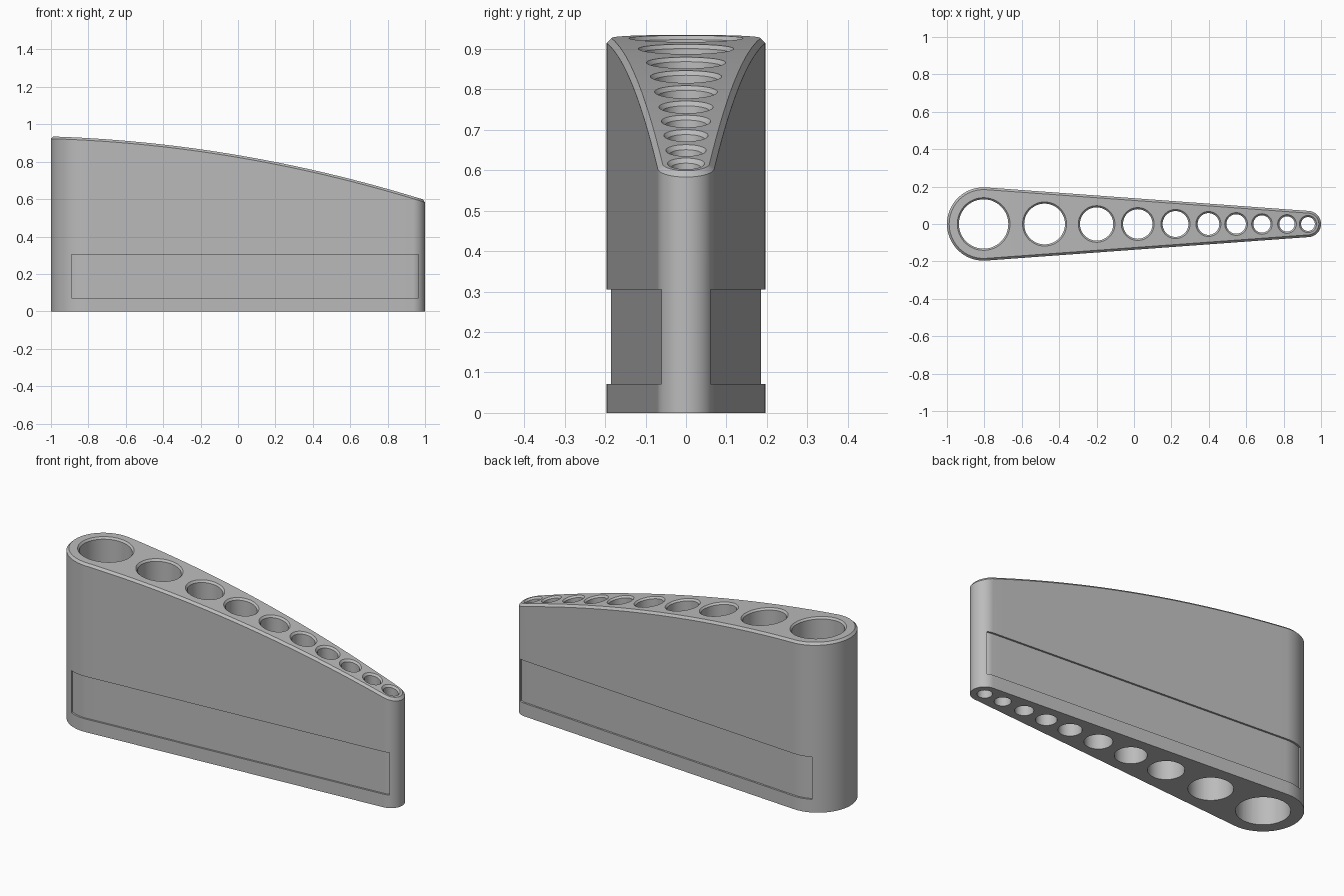
import bpy, bmesh
from math import acos, cos, sin, pi, radians

cube = bpy.data.objects.get("Cube")
if cube:
    bpy.data.objects.remove(cube)

# Plan shape: a large and a small circle joined by tangents
BIG_X, BIG_R = -0.804, 0.196
SMALL_X, SMALL_R = 0.93, 0.07
TANGENT = acos((BIG_R - SMALL_R) / (SMALL_X - BIG_X))
CHAMFER = 0.012


def top(x):
    """Height of the bowed top surface."""
    return 0.935 - 0.03 * (x + 1) - 0.07 * (x + 1) ** 2


def half_outline(inset):
    """Points along the +y half of the plan, from the big end to the small."""
    def arc(cx, r, a, b, n):
        return [(cx + r * cos(a + (b - a) * i / n), r * sin(a + (b - a) * i / n))
                for i in range(n + 1)]
    big = arc(BIG_X, BIG_R - inset, pi, TANGENT, 24)
    small = arc(SMALL_X, SMALL_R - inset, TANGENT, 0, 16)
    (x0, y0), (x1, y1) = big[-1], small[0]
    steps = 32
    side = [(x0 + (x1 - x0) * i / steps, y0 + (y1 - y0) * i / steps)
            for i in range(1, steps)]
    return big + side + small


def finish(name, bm):
    bmesh.ops.recalc_face_normals(bm, faces=bm.faces)
    mesh = bpy.data.meshes.new(name)
    bm.to_mesh(mesh)
    bm.free()
    obj = bpy.data.objects.new(name, mesh)
    bpy.context.collection.objects.link(obj)
    return obj


def bridge(bm, a, b):
    for i in range(len(a)):
        j = (i + 1) % len(a)
        bm.faces.new((a[i], a[j], b[j], b[i]))


def make_body():
    bm = bmesh.new()

    def ring(inset, height):
        half = half_outline(inset)
        loop = half + [(x, -y) for x, y in half[-2:0:-1]]
        return [bm.verts.new((x, y, height(x))) for x, y in loop]

    def cap(loop):
        # Cross strips join matching points on the two sides
        n = len(loop)
        for i in range(n // 2):
            quad = [loop[i], loop[i + 1], loop[-i - 1], loop[-i % n]]
            bm.faces.new(list(dict.fromkeys(quad)))

    base = ring(0, lambda x: 0)
    shoulder = ring(0, lambda x: top(x) - CHAMFER)
    crown = ring(CHAMFER, top)
    bridge(bm, base, shoulder)
    bridge(bm, shoulder, crown)
    cap(base)
    cap(crown)
    return finish("tapered_body", bm)


def make_hole(cx, lip):
    """Vertical bore with a chamfered lip that follows the top surface."""
    bm = bmesh.new()
    bore = lip - 0.009
    n = 48

    def ring(r, height):
        pts = [(cx + r * cos(2 * pi * i / n), r * sin(2 * pi * i / n)) for i in range(n)]
        return [bm.verts.new((x, y, height(x))) for x, y in pts]

    rings = [ring(bore, lambda x: -0.1),
             ring(bore, lambda x: top(x) - 0.01),
             ring(lip, top),
             ring(lip + 0.002, lambda x: 1.1)]
    for a, b in zip(rings, rings[1:]):
        bridge(bm, a, b)
    bm.faces.new(rings[0])
    bm.faces.new(rings[-1])
    return finish("hole_cutter", bm)


def make_recess(side):
    """Shallow side panel that follows the plan shape."""
    left, right, low, high = -0.89, 0.965, 0.072, 0.305
    pts = half_outline(0.01)

    def y_at(x):
        for (xa, ya), (xb, yb) in zip(pts, pts[1:]):
            if xa <= x <= xb:
                return ya + (yb - ya) * (x - xa) / (xb - xa)

    inner = ([(left, y_at(left))] + [p for p in pts if left + 0.002 < p[0] < right - 0.002]
             + [(right, y_at(right))])
    loop = inner + [(right, 0.3), (left, 0.3)]
    bm = bmesh.new()
    a = [bm.verts.new((x, side * y, low)) for x, y in loop]
    b = [bm.verts.new((x, side * y, high)) for x, y in loop]
    bridge(bm, a, b)
    bm.faces.new(a)
    bm.faces.new(b)
    return finish("recess_cutter", bm)


body = make_body()

# Row of graduated holes: centre and lip radius
holes = [(-0.804, 0.141), (-0.478, 0.118), (-0.2, 0.098), (0.02, 0.088), (0.222, 0.078),
         (0.398, 0.067), (0.546, 0.061), (0.684, 0.055), (0.818, 0.05), (0.93, 0.046)]
cutters = [make_hole(x, r) for x, r in holes] + [make_recess(s) for s in (1, -1)]

bpy.ops.object.select_all(action="DESELECT")
body.select_set(True)
bpy.context.view_layer.objects.active = body
for cutter in cutters:
    cutter.hide_render = True
    mod = body.modifiers.new("cut", "BOOLEAN")
    mod.operation = "DIFFERENCE"
    mod.solver = "EXACT"
    mod.object = cutter
    bpy.ops.object.modifier_apply(modifier=mod.name)
    bpy.data.objects.remove(cutter)

# One plain grey finish
grey = bpy.data.materials.new("plain_grey")
grey.use_nodes = True
colour = (0.5, 0.5, 0.5, 1)
grey.diffuse_color = colour
grey.node_tree.nodes["Principled BSDF"].inputs["Base Color"].default_value = colour
body.data.materials.clear()
body.data.materials.append(grey)
bpy.ops.object.shade_smooth_by_angle(angle=radians(25))
